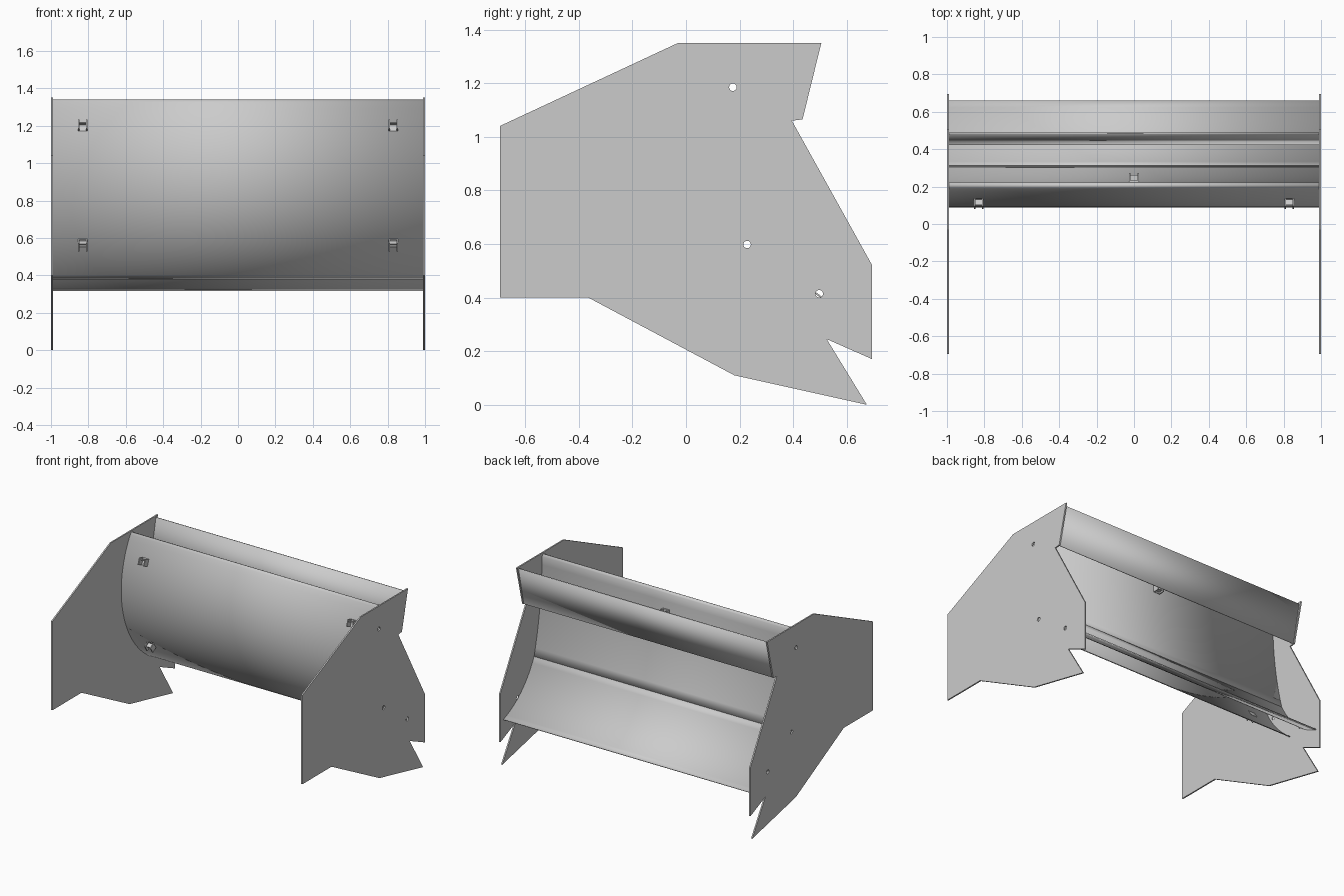
import bpy, bmesh, math
from mathutils import Matrix, Vector

cube = bpy.data.objects.get("Cube")
if cube:
    bpy.data.objects.remove(cube, do_unlink=True)

steel = bpy.data.materials.new("bare_steel_grey")
steel.use_nodes = True
grey = (0.6, 0.6, 0.6, 1)
steel.diffuse_color = grey
steel.node_tree.nodes["Principled BSDF"].inputs["Base Color"].default_value = grey

HALF = 0.99      # inner half width between the side plates
PLATE = 0.01     # side plate thickness


def add(name, mesh):
    mesh.materials.clear()
    mesh.materials.append(steel)
    obj = bpy.data.objects.new(name, mesh)
    bpy.context.collection.objects.link(obj)
    return obj


def sheet(name, profile, thickness):
    """Bent sheet: a (y, z) profile swept across the full width."""
    bm = bmesh.new()
    rows = [[bm.verts.new((x, y, z)) for y, z in profile] for x in (-HALF, HALF)]
    for i in range(len(profile) - 1):
        bm.faces.new((rows[0][i], rows[1][i], rows[1][i + 1], rows[0][i + 1]))
    mesh = bpy.data.meshes.new(name)
    bm.to_mesh(mesh)
    bm.free()
    mesh.shade_smooth()
    mesh.set_sharp_from_angle(angle=math.radians(25))
    obj = add(name, mesh)
    mod = obj.modifiers.new("thickness", "SOLIDIFY")
    mod.thickness = thickness
    mod.offset = 0
    return obj


def bezier(a, b, c, n):
    a, b, c = Vector(a), Vector(b), Vector(c)
    return [tuple(a * (1 - t) ** 2 + b * 2 * t * (1 - t) + c * t * t)
            for t in (i / n for i in range(n + 1))]


# Side plates: outline with round bolt holes
OUTLINE = [(-0.695, 0.40), (-0.365, 0.40), (0.18, 0.11), (0.675, 0.0),
           (0.525, 0.245), (0.695, 0.17), (0.695, 0.52), (0.395, 1.06),
           (0.435, 1.065), (0.505, 1.35), (-0.03, 1.35), (-0.695, 1.04)]
HOLES = [(0.175, 1.185), (0.228, 0.598), (0.497, 0.414)]


def side_plate(name, x):
    curve = bpy.data.curves.new(name, "CURVE")
    curve.dimensions = "2D"
    curve.fill_mode = "BOTH"
    curve.extrude = PLATE / 2
    rings = [OUTLINE]
    for cy, cz in HOLES:
        angles = [math.tau * i / 20 for i in range(20)]
        rings.append([(cy + 0.014 * math.cos(a), cz + 0.014 * math.sin(a)) for a in angles])
    for ring in rings:
        spline = curve.splines.new("POLY")
        spline.points.add(len(ring) - 1)
        spline.use_cyclic_u = True
        for point, (y, z) in zip(spline.points, ring):
            point.co = (y, z, 0, 1)
    temp = bpy.data.objects.new("outline_helper", curve)
    bpy.context.collection.objects.link(temp)
    graph = bpy.context.evaluated_depsgraph_get()
    mesh = bpy.data.meshes.new_from_object(temp.evaluated_get(graph))
    bpy.data.objects.remove(temp, do_unlink=True)
    # local x, y, z become world y, z, x
    mesh.transform(Matrix(((0, 0, 1, x), (1, 0, 0, 0), (0, 1, 0, 0), (0, 0, 0, 1))))
    mesh.shade_flat()
    add(name, mesh)


side_plate("left_side_plate", HALF + PLATE / 2)
side_plate("right_side_plate", -HALF - PLATE / 2)

# Curved front skin, folded over at the top into the inner back wall
CENTRE_Y, CENTRE_Z, RADIUS = 0.79, 0.96, 0.70


def on_skin(angle):
    return (CENTRE_Y - RADIUS * math.cos(angle), CENTRE_Z + RADIUS * math.sin(angle))


low, high, steps = math.radians(-56), math.radians(31.4), 28
skin = [on_skin(low + (high - low) * i / steps) for i in range(steps + 1)]
lip = [(0.199, 1.333), (0.206, 1.336), (0.214, 1.333)]
wall = bezier((0.22, 1.325), (0.22, 0.98), (0.31, 0.64), 12)
sheet("curved_front_and_inner_wall", skin + lip + wall, 0.006)

# Discharge chute, flattening toward its rear edge
sheet("discharge_chute", bezier((0.31, 0.64), (0.43, 0.40), (0.66, 0.319), 12), 0.006)

# Sloped flap along the upper rear
sheet("upper_rear_flap", [(0.427, 1.065), (0.485, 1.338)], 0.008)


# Mounting lugs: two cheeks joined by cross plates, standing out along -y
def lug(name, location, tilt):
    bm = bmesh.new()
    parts = [((-0.022, -0.02, 0), (0.007, 0.05, 0.05)),
             ((0.022, -0.02, 0), (0.007, 0.05, 0.05)),
             ((0, 0, 0), (0.05, 0.008, 0.05)),
             ((0, -0.02, 0.012), (0.05, 0.03, 0.006))]
    for centre, size in parts:
        bmesh.ops.create_cube(bm, size=1, matrix=Matrix.Translation(centre)
                              @ Matrix.Diagonal((*size, 1)))
    bm.transform(Matrix.Translation(location) @ Matrix.Rotation(tilt, 4, "X"))
    mesh = bpy.data.meshes.new(name)
    bm.to_mesh(mesh)
    bm.free()
    add(name, mesh)


for side, x in (("left", 0.83), ("right", -0.83)):
    for level, degrees in (("upper", 19.6), ("lower", -33.5)):
        angle = math.radians(degrees)
        lug(f"{side}_{level}_front_lug", (x, *on_skin(angle)), -angle)
lug("rear_centre_lug", (0, 0.228, 1.19), math.pi)
